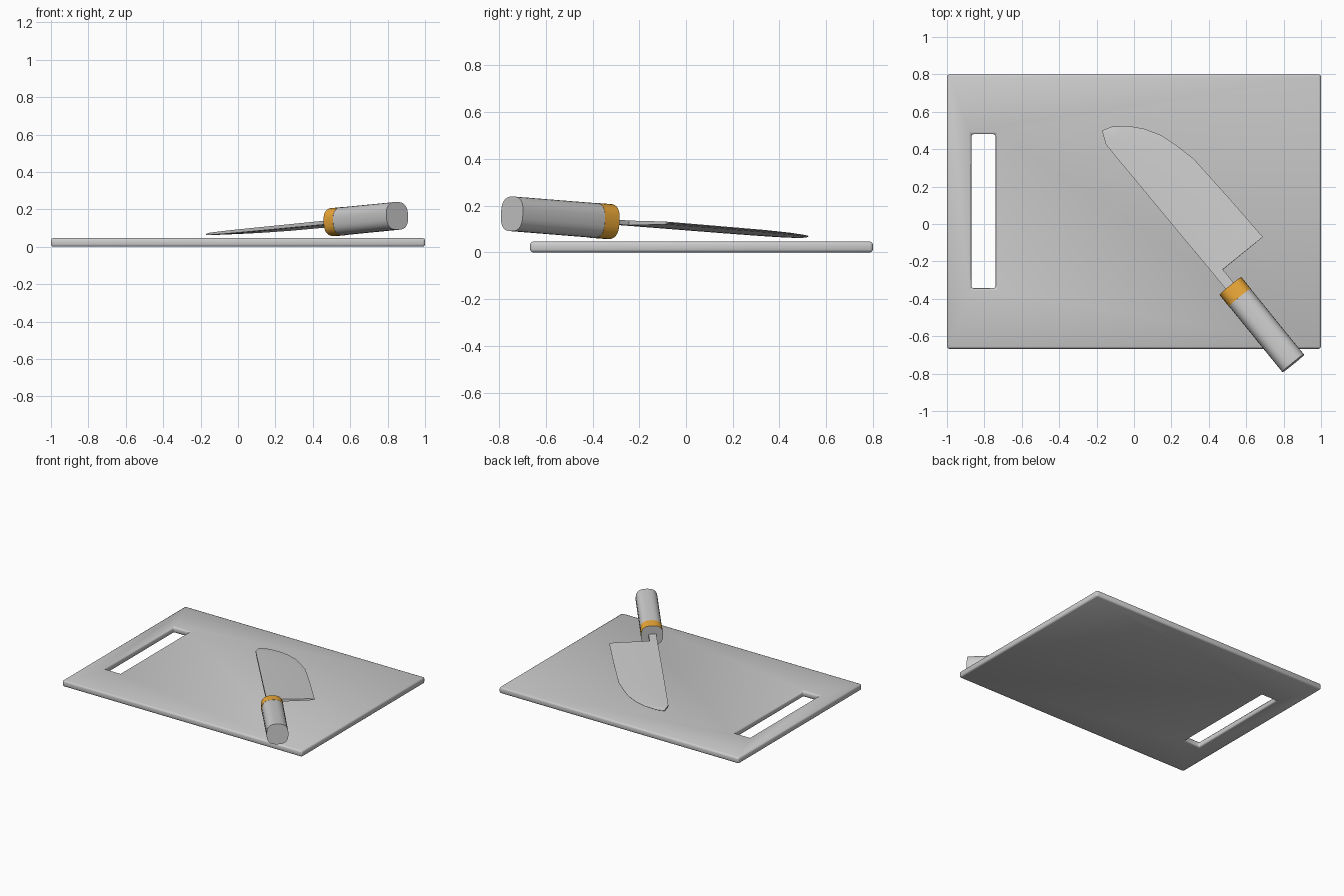
import bpy, bmesh
from math import sin, cos, pi, copysign
from mathutils import Matrix, Vector

if "Cube" in bpy.data.objects:
    bpy.data.objects.remove(bpy.data.objects["Cube"])

# Knife frame: u towards the tip, v towards the cutting edge, w up
U = Vector((-0.63, 0.776, -0.062)).normalized()
V = Vector((0.776, 0.63, 0)).normalized()
W = V.cross(U)
KNIFE = Matrix((U, V, W)).transposed().to_4x4()
if W.z < 0:
    W = -W
    KNIFE = Matrix((U, V, W)).transposed().to_4x4()
KNIFE = Matrix.Translation((0.516, -0.332, 0.132)) @ KNIFE


def finish(name, bm, matrix=None, angle=40):
    """Turn a bmesh into a smooth shaded object."""
    if matrix:
        bm.transform(matrix)
    bmesh.ops.recalc_face_normals(bm, faces=bm.faces)
    mesh = bpy.data.meshes.new(name)
    bm.to_mesh(mesh)
    bm.free()
    ob = bpy.data.objects.new(name, mesh)
    bpy.context.collection.objects.link(ob)
    bpy.ops.object.select_all(action='DESELECT')
    ob.select_set(True)
    bpy.context.view_layer.objects.active = ob
    bpy.ops.object.shade_smooth_by_angle(angle=angle * pi / 180)
    return ob


def loft(rings):
    """Skin a list of closed rings and cap both ends."""
    bm = bmesh.new()
    rows = [[bm.verts.new(p) for p in ring] for ring in rings]
    n = len(rows[0])
    for a, b in zip(rows, rows[1:]):
        for i in range(n):
            j = (i + 1) % n
            bm.faces.new((a[i], a[j], b[j], b[i]))
    bm.faces.new(rows[0])
    bm.faces.new(rows[-1])
    return bm


def grip_ring(u, r, n=32):
    """Squarish round cross-section of the handle."""
    def soft(x):
        return copysign(abs(x) ** 0.75, x)
    return [(u, r * soft(cos(2 * pi * i / n)), r * soft(sin(2 * pi * i / n)))
            for i in range(n)]


# Cutting board: rectangular ring around the hand slot, extruded and rounded
bm = bmesh.new()


def rect(x0, x1, y0, y1):
    return [bm.verts.new(p) for p in ((x0, y0, 0), (x1, y0, 0), (x1, y1, 0), (x0, y1, 0))]


outer = rect(-1, 1, -0.667, 0.8)
slot = rect(-0.87, -0.74, -0.343, 0.48)
faces = [bm.faces.new((outer[i], outer[(i + 1) % 4], slot[(i + 1) % 4], slot[i]))
         for i in range(4)]
ext = bmesh.ops.extrude_face_region(bm, geom=faces, use_keep_orig=True)
top = [g for g in ext['geom'] if isinstance(g, bmesh.types.BMVert)]
bmesh.ops.translate(bm, verts=top, vec=(0, 0, 0.046))
bmesh.ops.recalc_face_normals(bm, faces=bm.faces)
edges = [e for e in bm.edges if e.calc_face_angle(0) > 1]
bmesh.ops.bevel(bm, geom=edges, offset=0.012, segments=2, profile=0.5, affect='EDGES')
finish("cutting_board", bm, angle=60)

# Handle
finish("handle", loft([grip_ring(-0.533, 0.0745), grip_ring(-0.08, 0.0745)]), KNIFE)

# Coloured ferrule with a grey front face
orange = bpy.data.materials.new("orange")
orange.diffuse_color = (0.85, 0.4, 0.04, 1)
orange.use_nodes = True
orange.node_tree.nodes["Principled BSDF"].inputs["Base Color"].default_value = orange.diffuse_color
grey = bpy.data.materials.new("grey")
grey.diffuse_color = (0.8, 0.8, 0.8, 1)
grey.use_nodes = True
grey.node_tree.nodes["Principled BSDF"].inputs["Base Color"].default_value = grey.diffuse_color
bm = loft([grip_ring(-0.08, 0.0755), grip_ring(0, 0.0755)])
for f in bm.faces:
    f.material_index = 1 if len(f.verts) > 4 else 0
ferrule = finish("ferrule", bm, KNIFE)
ferrule.data.materials.append(orange)
ferrule.data.materials.append(grey)

# Blade: wedge sections (u, spine v, edge v, thickness) from heel to tip
stations = [(0.095, -0.03, 0.300, 0.020), (0.38, -0.034, 0.290, 0.019),
            (0.655, -0.037, 0.276, 0.018), (0.766, -0.038, 0.250, 0.017),
            (0.859, -0.039, 0.222, 0.016), (0.943, -0.04, 0.174, 0.014),
            (1.010, -0.04, 0.117, 0.012), (1.063, -0.017, 0.047, 0.009),
            (1.079, -0.011, -0.003, 0.006)]
rings = []
for u, spine, edge, t in stations:
    width = edge - spine
    back = spine + min(0.056, 0.35 * width)
    grind = edge - min(0.035, 0.3 * width)
    half = [(spine, t / 2), (back, t / 2), (grind, t * 0.3), (edge, 0.001)]
    rings.append([(u, v, w) for v, w in half] + [(u, v, -w) for v, w in reversed(half)])
finish("blade", loft(rings), KNIFE)

# Tang joining blade and ferrule
finish("tang", loft([[(u, -0.03, -0.01), (u, 0.024, -0.01), (u, 0.024, 0.01), (u, -0.03, 0.01)]
                     for u in (-0.02, 0.095)]), KNIFE)
